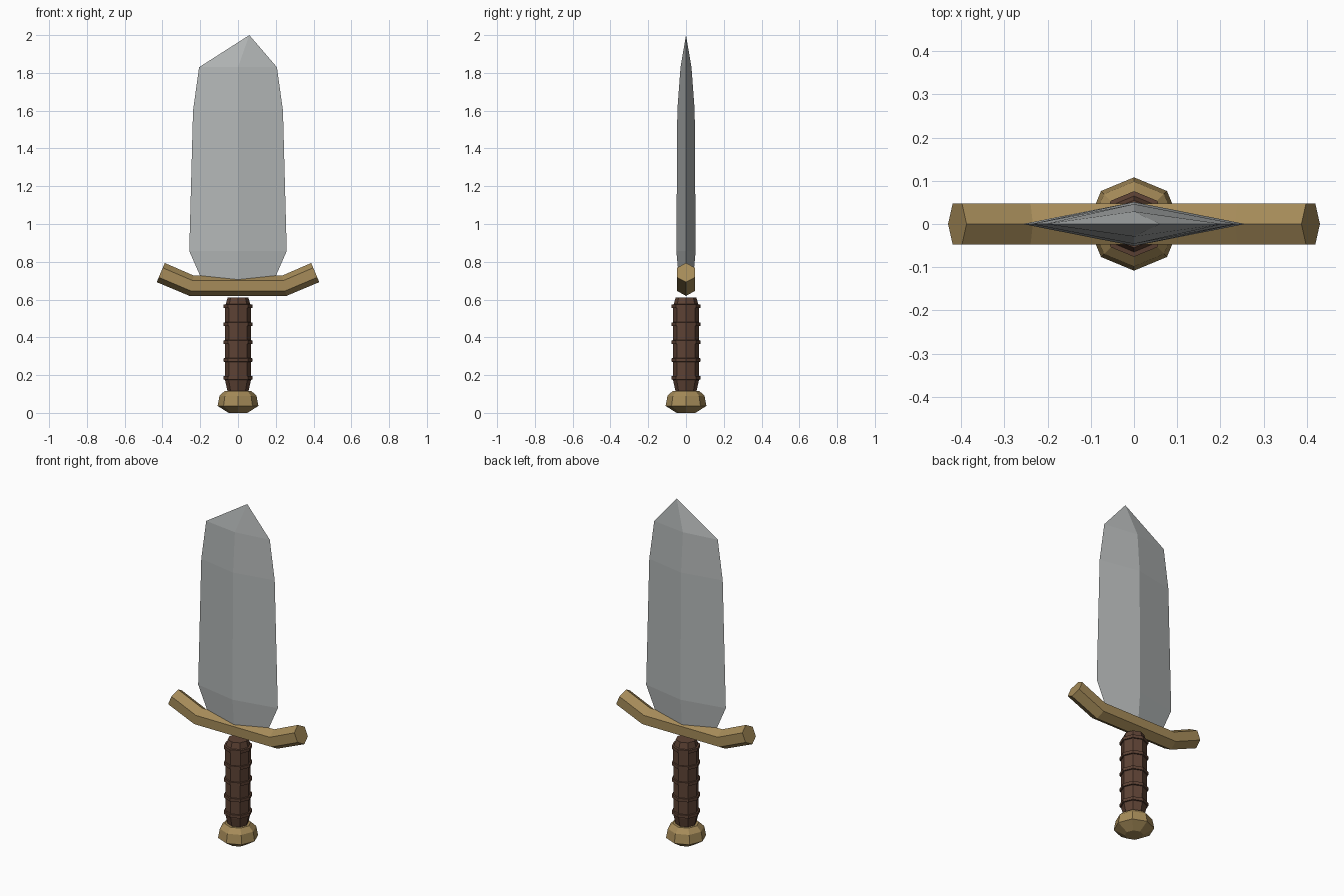
import bpy, bmesh
from math import sin, cos, pi

if "Cube" in bpy.data.objects:
    bpy.data.objects.remove(bpy.data.objects["Cube"])


def material(name, rgb):
    m = bpy.data.materials.new(name)
    m.diffuse_color = (*rgb, 1)
    m.use_nodes = True
    m.node_tree.nodes["Principled BSDF"].inputs["Base Color"].default_value = m.diffuse_color
    return m


steel = material("steel", (0.45, 0.47, 0.47))
brass = material("brass", (0.38, 0.26, 0.10))
leather = material("leather", (0.11, 0.055, 0.035))


def loft(name, rings, mat):
    """Skin equal-length rings of points, cap both ends, merge collapsed rings."""
    bm = bmesh.new()
    rows = [[bm.verts.new(p) for p in ring] for ring in rings]
    n = len(rows[0])
    for a, b in zip(rows, rows[1:]):
        for i in range(n):
            j = (i + 1) % n
            bm.faces.new((a[i], a[j], b[j], b[i]))
    bm.faces.new(rows[0])
    bm.faces.new(rows[-1])
    bmesh.ops.remove_doubles(bm, verts=bm.verts, dist=1e-4)
    bmesh.ops.recalc_face_normals(bm, faces=bm.faces)
    me = bpy.data.meshes.new(name)
    bm.to_mesh(me)
    bm.free()
    me.materials.append(mat)
    ob = bpy.data.objects.new(name, me)
    bpy.context.collection.objects.link(ob)
    return ob


def turned(name, profile, mat, sides=8):
    """Faceted turned part from (radius, z) pairs."""
    return loft(name, [[(r * cos(2 * pi * i / sides), r * sin(2 * pi * i / sides), z)
                        for i in range(sides)] for r, z in profile], mat)


# Pommel
turned("pommel", [(0.05, 0), (0.108, 0.037), (0.098, 0.09), (0.07, 0.117)], brass)

# Grip and its raised bands
turned("grip", [(0.052, 0.10), (0.068, 0.17), (0.069, 0.56), (0.055, 0.61)], leather)
for k in range(5):
    z = 0.185 + 0.095 * k
    turned(f"grip_band_{k + 1}", [(0.06, z - 0.011), (0.076, z - 0.009),
                                  (0.076, z + 0.009), (0.06, z + 0.011)], leather)

# Guard: hexagonal bar swept along a bent path (x, z, lean of section)
R = 0.055
path = [(-0.409, 0.743, 0.40), (-0.245, 0.673, 0.20),
        (0.245, 0.673, -0.20), (0.409, 0.743, -0.40)]
rings = []
for x, z, lean in path:
    ring = []
    for i in range(6):
        a = i * pi / 3
        y, h = R * sin(a), R * cos(a)
        ring.append((x + h * sin(lean), y, z + h * cos(lean)))
    rings.append(ring)
loft("guard", rings, brass)

# Blade: diamond sections (half width, half thickness, z), offset tip
sections = [(0.185, 0.036, 0.69), (0.258, 0.051, 0.857),
            (0.238, 0.046, 1.60), (0.206, 0.029, 1.83)]
rings = [[(-w, 0, z), (0, -t, z), (w, 0, z), (0, t, z)] for w, t, z in sections]
rings.append([(0.06, 0, 2.0)] * 4)
bm_tip = rings.pop()
loft("blade", rings + [[(x + d, 0, z) for d in (0, 0, 0, 0)] for x, _, z in bm_tip[:1]], steel)
